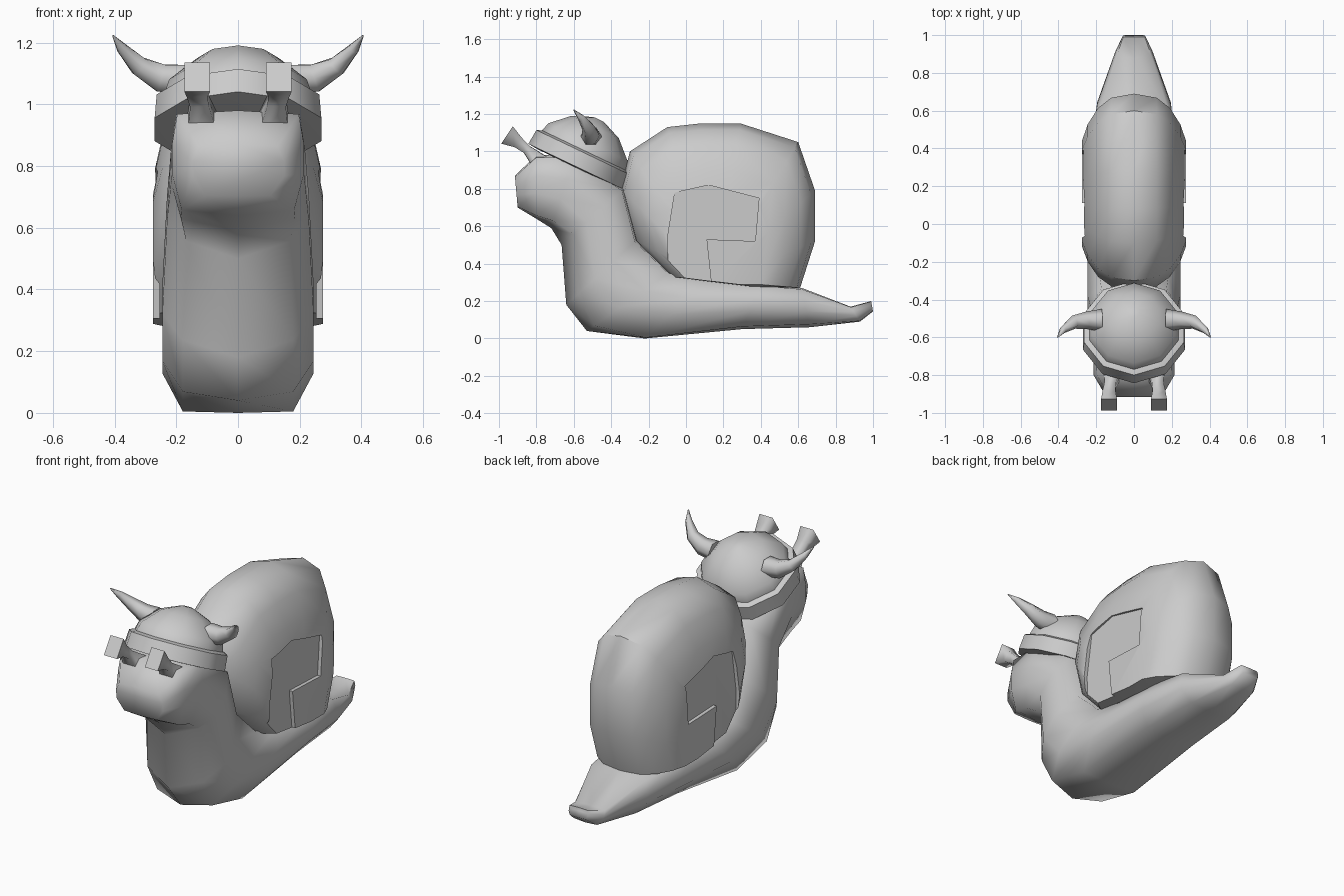
import bpy, bmesh, math
from mathutils import Vector, Matrix

if "Cube" in bpy.data.objects:
    bpy.data.objects.remove(bpy.data.objects["Cube"])


def finish(name, bm, angle=40):
    """Turn a bmesh into an object, smooth except at sharp edges."""
    bmesh.ops.recalc_face_normals(bm, faces=bm.faces)
    for f in bm.faces:
        f.smooth = True
    for e in bm.edges:
        e.smooth = e.calc_face_angle(0) < math.radians(angle)
    me = bpy.data.meshes.new(name)
    bm.to_mesh(me)
    bm.free()
    ob = bpy.data.objects.new(name, me)
    bpy.context.collection.objects.link(ob)
    return ob


def loft(name, rings, angle=40):
    """Skin a list of equally sized rings and cap both ends."""
    bm = bmesh.new()
    vs = [[bm.verts.new(p) for p in r] for r in rings]
    n = len(vs[0])
    for a, b in zip(vs, vs[1:]):
        for i in range(n):
            j = (i + 1) % n
            bm.faces.new((a[i], a[j], b[j], b[i]))
    bm.faces.new(vs[0])
    bm.faces.new(vs[-1])
    return finish(name, bm, angle)


def tube(name, path, n, side, phase=0.0, angle=40):
    """Tapered tube; path entries are x, y, z, radius along side, other radius."""
    pts = [Vector(p[:3]) for p in path]
    rings = []
    for i, p in enumerate(path):
        t = (pts[min(i + 1, len(pts) - 1)] - pts[max(i - 1, 0)]).normalized()
        u = Vector(side)
        u = (u - t * u.dot(t)).normalized()
        v = t.cross(u)
        ring = []
        for k in range(n):
            a = phase + 2 * math.pi * k / n
            ring.append(pts[i] + u * p[3] * math.cos(a) + v * p[4] * math.sin(a))
        rings.append(ring)
    return loft(name, rings, angle)


# Body: sections from the face, down the neck and along the foot to the tail
# (under y, under z, upper y, upper z, half width,
#  lower corner across, lower corner height, upper corner across)
sections = [
    (-0.90, 0.70, -0.915, 0.87, 0.15, 0.70, -0.95, 0.85),
    (-0.80, 0.64, -0.80, 0.98, 0.214, 0.85, -0.90, 0.92),
    (-0.72, 0.59, -0.60, 0.98, 0.217, 0.85, -0.80, 0.92),
    (-0.665, 0.50, -0.33, 0.80, 0.23, 0.73, -0.62, 0.75),
    (-0.64, 0.18, -0.26, 0.53, 0.245, 0.73, -0.68, 0.75),
    (-0.53, 0.04, -0.08, 0.36, 0.245, 0.73, -0.82, 0.75),
    (-0.22, 0.00, 0.12, 0.32, 0.245, 0.73, -0.97, 0.75),
    (0.30, 0.05, 0.40, 0.29, 0.23, 0.70, -0.88, 0.85),
    (0.66, 0.06, 0.62, 0.27, 0.195, 0.70, -0.85, 0.90),
    (0.93, 0.09, 0.88, 0.17, 0.10, 0.75, -0.90, 0.95),
    (1.00, 0.145, 0.99, 0.20, 0.06, 0.85, -0.90, 0.95),
]
rings = []
for y0, z0, y1, z1, w, fx, b, ux in sections:
    half = [(0, -1), (fx, b), (1, -0.2), (1, 0.35), (ux, 0.93), (0, 1)]
    outline = half + [(-x, t) for x, t in half[-2:0:-1]]
    rings.append([Vector((x * w,
                          y0 + (y1 - y0) * (t + 1) / 2,
                          z0 + (z1 - z0) * (t + 1) / 2)) for x, t in outline])
loft("body", rings, 75)

# Shell: side outline shrunk towards the rounded flanks
rim = [(-0.35, 0.80), (-0.30, 1.0), (-0.10, 1.13), (0.08, 1.15), (0.29, 1.15),
       (0.60, 1.05), (0.69, 0.79), (0.69, 0.52), (0.61, 0.27), (0.40, 0.27),
       (0.15, 0.30), (-0.09, 0.33), (-0.28, 0.53)]
cy, cz = 0.15, 0.31
layers = [(0.12, 0.96), (0.19, 0.86), (0.245, 0.70), (0.275, 0.54)]
layers = [(-x, s) for x, s in reversed(layers)] + [(0, 1)] + layers
shell = loft("shell", [[Vector((x, cy + (y - cy) * s, cz + (z - cz) * s))
                        for y, z in rim] for x, s in layers])

# Shallow spiral recess on both flanks
spiral = [(-0.09, 0.25), (-0.10, 0.53), (-0.06, 0.78), (0.12, 0.82),
          (0.39, 0.75), (0.37, 0.52), (0.11, 0.53), (0.14, 0.25)]
for s in (-1, 1):
    cutter = loft("spiral_cutter", [[Vector((s * x, y, z)) for y, z in spiral]
                                    for x in (0.254, 0.4)])
    mod = shell.modifiers.new("recess", 'BOOLEAN')
    mod.operation = 'DIFFERENCE'
    mod.solver = 'EXACT'
    mod.object = cutter
    bpy.context.view_layer.objects.active = shell
    shell.select_set(True)
    bpy.ops.object.modifier_apply(modifier=mod.name)
    bpy.data.objects.remove(cutter)
bpy.ops.object.shade_smooth_by_angle(angle=math.radians(60))

# Helmet: tilted ten-sided dome and band
tilt = Matrix.Translation((0, -0.55, 0.995)) @ Matrix.Rotation(math.radians(-25.5), 4, 'X')


def circle(r, h, n=10):
    return [tilt @ Vector((r * math.sin(2 * math.pi * k / n),
                           -r * math.cos(2 * math.pi * k / n), h)) for k in range(n)]


loft("helmet_dome", [circle(r, h) for r, h in
                     [(0.25, -0.04), (0.252, 0.0), (0.235, 0.06), (0.14, 0.15), (0.03, 0.195)]], 50)
loft("helmet_band", [circle(r, h) for r, h in
                     [(0.22, -0.09), (0.284, -0.085), (0.277, 0.0), (0.24, 0.015)]], 40)

# Horns and eye stalks on both sides
q = math.sqrt(2)
for s, label in ((1, "right"), (-1, "left")):
    tube("horn_" + label,
         [(s * 0.17, -0.51, 1.08, 0.06, 0.055), (s * 0.25, -0.51, 1.085, 0.047, 0.052),
          (s * 0.32, -0.52, 1.123, 0.036, 0.036), (s * 0.375, -0.56, 1.18, 0.02, 0.02),
          (s * 0.405, -0.60, 1.222, 0.003, 0.003)], 6, (0, 1, 0), 0, 70)
    tube("eye_stalk_" + label,
         [(s * 0.115, -0.77, 0.93, 0.05 * q, 0.05 * q), (s * 0.125, -0.85, 1.01, 0.030 * q, 0.024 * q),
          (s * 0.132, -0.90, 1.05, 0.034 * q, 0.032 * q), (s * 0.132, -0.957, 1.088, 0.042 * q, 0.056 * q)],
         4, (1, 0, 0), math.pi / 4, 95)
